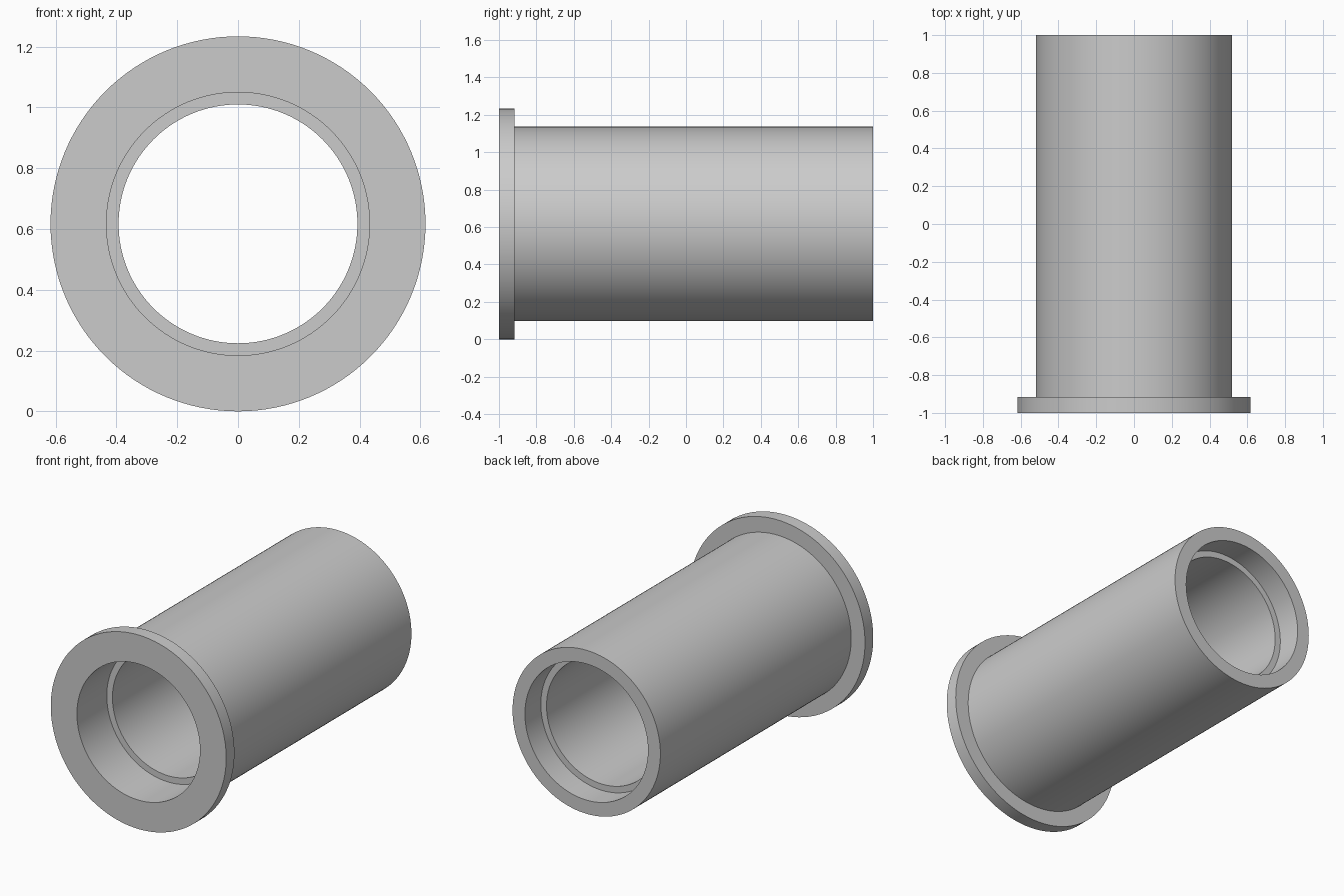
import bpy, bmesh, math
from mathutils import Matrix, Vector

cube = bpy.data.objects.get("Cube")
if cube:
    bpy.data.objects.remove(cube, do_unlink=True)

# Dimensions
FLANGE_R, TUBE_R, BORE_R, LIP_R = 0.617, 0.52, 0.433, 0.393
SEGMENTS = 128

grey = bpy.data.materials.new("plain grey")
grey.use_nodes = True
colour = (0.6, 0.6, 0.6, 1)
grey.diffuse_color = colour
grey.node_tree.nodes["Principled BSDF"].inputs["Base Color"].default_value = colour

# Closed wall section as (radius, y): flanged outside, counterbored at both ends
section = [
    (BORE_R, -1), (FLANGE_R, -1), (FLANGE_R, -0.917), (TUBE_R, -0.917),
    (TUBE_R, 1), (BORE_R, 1), (BORE_R, 0.84), (LIP_R, 0.84),
    (LIP_R, -0.7), (BORE_R, -0.7),
]

# Revolve the section about the lengthwise axis
bm = bmesh.new()
rings = []
for i in range(SEGMENTS):
    turn = Matrix.Rotation(math.tau * i / SEGMENTS, 3, 'Y')
    rings.append([bm.verts.new(turn @ Vector((0, y, r))) for r, y in section])
for i, ring in enumerate(rings):
    following = rings[(i + 1) % SEGMENTS]
    for j in range(len(section)):
        k = (j + 1) % len(section)
        bm.faces.new((ring[j], ring[k], following[k], following[j]))
bmesh.ops.recalc_face_normals(bm, faces=bm.faces)

mesh = bpy.data.meshes.new("flanged_sleeve")
bm.to_mesh(mesh)
bm.free()
mesh.materials.append(grey)
sleeve = bpy.data.objects.new("flanged_sleeve", mesh)
sleeve.location.z = FLANGE_R
bpy.context.collection.objects.link(sleeve)

# Smooth round walls with crisp rims
bpy.ops.object.select_all(action='DESELECT')
sleeve.select_set(True)
bpy.context.view_layer.objects.active = sleeve
bpy.ops.object.shade_smooth_by_angle(angle=math.radians(30))
